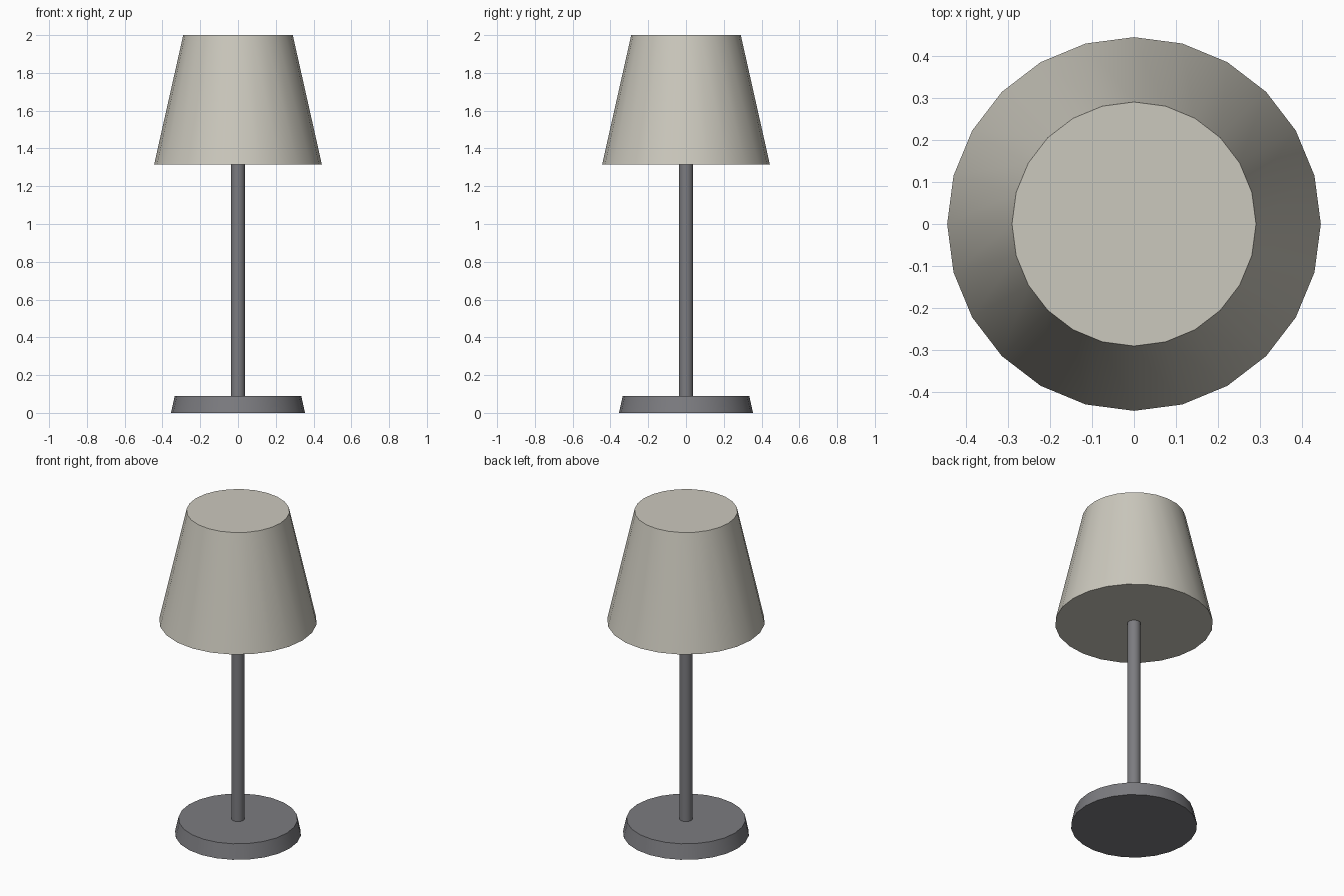
import bpy
import math

default = bpy.data.objects.get("Cube")
if default:
    bpy.data.objects.remove(default, do_unlink=True)


def make_material(name, rgb):
    mat = bpy.data.materials.new(name)
    mat.use_nodes = True
    color = (*rgb, 1.0)
    mat.diffuse_color = color
    mat.node_tree.nodes["Principled BSDF"].inputs["Base Color"].default_value = color
    return mat


def tapered_part(name, bottom_radius, top_radius, z_low, z_high, mat, sides=24):
    """Capped frustum with smooth sides and crisp rims."""
    bpy.ops.mesh.primitive_cone_add(
        vertices=sides, radius1=bottom_radius, radius2=top_radius,
        depth=z_high - z_low, location=(0, 0, (z_low + z_high) / 2))
    part = bpy.context.object
    part.name = name
    part.data.materials.append(mat)
    bpy.ops.object.shade_smooth_by_angle(angle=math.radians(40))
    return part


fabric = make_material("warm_grey_fabric", (0.60, 0.58, 0.51))
metal = make_material("dark_grey_metal", (0.20, 0.20, 0.215))

# Weighted foot, slim stem and closed shade
tapered_part("base", 0.355, 0.335, 0.0, 0.09, metal)
tapered_part("stem", 0.038, 0.038, 0.09, 1.315, metal)
tapered_part("shade", 0.444, 0.29, 1.315, 2.0, fabric)
